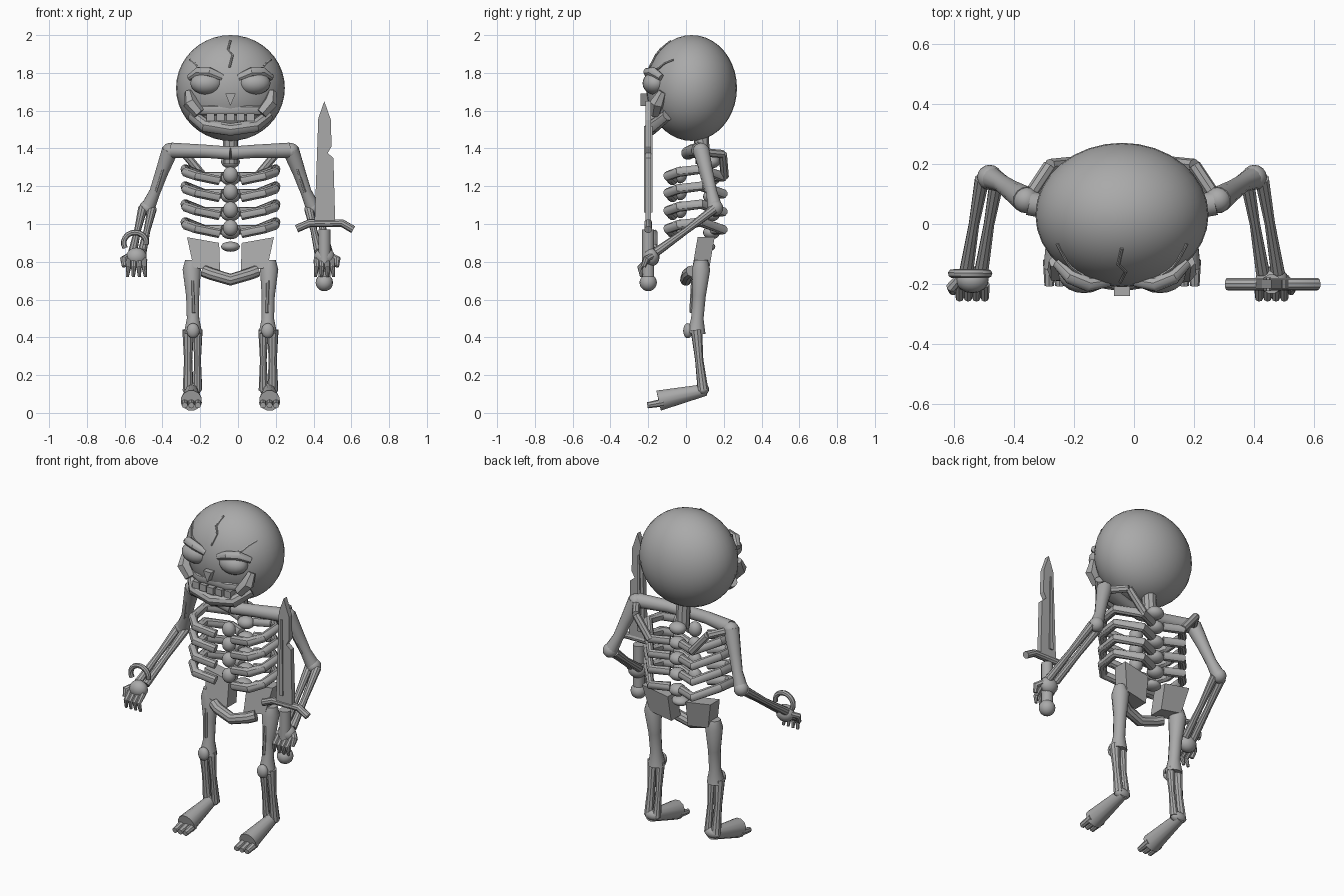
import bpy, bmesh, math
from mathutils import Vector, Matrix

CX = -0.04  # body centre line
bone = bpy.data.materials.new("bone_grey")
bone.diffuse_color = (0.4, 0.4, 0.4, 1)


def finish(name, bm, smooth=True):
    bmesh.ops.recalc_face_normals(bm, faces=bm.faces)
    me = bpy.data.meshes.new(name)
    bm.to_mesh(me)
    bm.free()
    me.materials.append(bone)
    ob = bpy.data.objects.new(name, me)
    bpy.context.collection.objects.link(ob)
    if smooth:
        bpy.ops.object.select_all(action='DESELECT')
        ob.select_set(True)
        bpy.context.view_layer.objects.active = ob
        bpy.ops.object.shade_smooth_by_angle(angle=math.radians(35))
    return ob


def ball(name, c, r, seg=16, rings=10, smooth=True):
    bm = bmesh.new()
    r = r if isinstance(r, tuple) else (r, r, r)
    m = Matrix.Translation(c) @ Matrix.Diagonal((*r, 1))
    bmesh.ops.create_uvsphere(bm, u_segments=seg, v_segments=rings, radius=1, matrix=m)
    return finish(name, bm, smooth)


def tube(name, pts, radii, seg=10):
    """Round bone swept along a bent path."""
    pts = [Vector(p) for p in pts]
    if not isinstance(radii, (list, tuple)):
        radii = [radii] * len(pts)
    bm = bmesh.new()
    rings = []
    u = None
    for i, p in enumerate(pts):
        a = (p - pts[i - 1]).normalized() if i else Vector()
        b = (pts[i + 1] - p).normalized() if i < len(pts) - 1 else Vector()
        t = (a + b).normalized()
        u = t.orthogonal() if u is None else u - t * u.dot(t)
        u.normalize()
        v = t.cross(u)
        ang = [2 * math.pi * k / seg for k in range(seg)]
        rings.append([bm.verts.new(p + (u * math.cos(q) + v * math.sin(q)) * radii[i]) for q in ang])
    for r0, r1 in zip(rings, rings[1:]):
        for k in range(seg):
            bm.faces.new((r0[k], r0[(k + 1) % seg], r1[(k + 1) % seg], r1[k]))
    bm.faces.new(rings[0])
    bm.faces.new(rings[-1])
    return finish(name, bm)


def plate(name, outline, y0, y1, shear=0.0):
    """Front-facing outline (x, z) given depth from y0 to y1."""
    bm = bmesh.new()
    z0 = outline[0][1]
    loops = [[bm.verts.new((x, y + shear * (z - z0), z)) for x, z in outline] for y in (y0, y1)]
    n = len(outline)
    for k in range(n):
        bm.faces.new((loops[0][k], loops[0][(k + 1) % n], loops[1][(k + 1) % n], loops[1][k]))
    bm.faces.new(loops[0])
    bm.faces.new(loops[1])
    return finish(name, bm, False)


def on_skull(x, z, out=0.002):
    """Point on the front of the skull."""
    d = 1 - (x / 0.288) ** 2 - ((z - 1.72) / 0.28) ** 2
    return (CX + x, 0.03 - 0.24 * math.sqrt(max(d, 0)) - out, z)


# Skull, nose, teeth, jaw
ball("skull", (CX, 0.03, 1.72), (0.288, 0.24, 0.28), 32, 20)
plate("nose", [(CX - 0.027, 1.69), (CX + 0.027, 1.69), (CX, 1.625)], -0.24, -0.19)
for i in range(-2, 3):
    x = CX + 0.053 * i
    w = 0.022
    plate("tooth", [(x - w, 1.545), (x + w, 1.545), (x + w, 1.585), (x - w, 1.585)],
          -0.215 + 0.008 * abs(i), -0.14)
jaw = [(-0.2, -0.1, 1.575), (-0.13, -0.17, 1.52), (0, -0.19, 1.50), (0.13, -0.17, 1.52), (0.2, -0.1, 1.575)]
tube("jaw", [(CX + x, y, z) for x, y, z in jaw], [0.03, 0.036, 0.034, 0.036, 0.03])
tube("upper_jaw", [(CX + x, y, 1.605) for x, y in ((-0.18, -0.11), (-0.09, -0.16), (0.09, -0.16), (0.18, -0.11))], 0.034)
tube("forehead_crack", [on_skull(x, z) for x, z in ((0, 1.97), (-0.012, 1.925), (0.012, 1.895), (-0.005, 1.83))], 0.006, 6)

# Neck, spine, breastbone
tube("neck", [(CX, 0.09, 1.32), (CX, 0.08, 1.48)], 0.04)
for k, z in enumerate((1.33, 1.24, 1.145, 1.05, 0.955)):
    ball("vertebra", (CX, 0.135, z), (0.05, 0.045, 0.036))
ball("lower_vertebra", (CX, 0.11, 0.88), (0.05, 0.045, 0.027))
for z in (1.26, 1.17, 1.075, 0.98):
    ball("breastbone", (CX, -0.03, z), (0.04, 0.035, 0.044))

# Hip front bar
tube("hip_bar", [(CX + x, y, z) for x, y, z in ((-0.14, 0.03, 0.75), (-0.1, 0.01, 0.735), (0, 0.0, 0.705),
                                               (0.1, 0.01, 0.735), (0.14, 0.03, 0.75))], 0.032)

# Mirrored body parts
for s in (-1, 1):
    def P(x, y, z, s=s):
        return (CX + s * x, y, z)

    # Eyes, brows, cheeks, side cracks
    ball("eye", P(0.126, -0.165, 1.745), (0.086, 0.065, 0.06), 20, 12)
    tube("brow", [P(0.045, -0.19, 1.775), P(0.11, -0.2, 1.803), P(0.17, -0.175, 1.805), P(0.215, -0.13, 1.775)],
         [0.02, 0.026, 0.026, 0.018])
    tube("cheek", [P(0.222, -0.125, 1.70), P(0.212, -0.155, 1.64), P(0.165, -0.165, 1.585)], [0.022, 0.04, 0.032], 6)
    tube("temple_crack", [on_skull(s * x, z) for x, z in ((0.13, 1.815), (0.17, 1.825), (0.19, 1.85), (0.215, 1.87))], 0.006, 6)

    # Collar bone and shoulder blade
    tube("collar_bone", [P(0, 0.01, 1.375), P(0.13, 0.03, 1.385), P(0.31, 0.07, 1.39)], [0.036, 0.036, 0.042], 12)
    tube("shoulder_blade_edge", [P(0.24, 0.195, 1.37), P(0.14, 0.205, 1.25)], 0.022, 8)
    tube("shoulder_blade_top", [P(0.31, 0.09, 1.38), P(0.24, 0.195, 1.37)], 0.022, 8)

    # Ribs
    for z in (1.26, 1.17, 1.075, 0.98):
        tube("rib", [P(0.04, 0.15, z - 0.01), P(0.14, 0.195, z - 0.01), P(0.24, 0.08, z + 0.03),
                     P(0.235, -0.04, z + 0.015), P(0.18, -0.095, z - 0.005), P(0.06, -0.07, z - 0.03)], 0.026)

    # Hip blade
    hip = [(0.055, 0.745), (0.195, 0.77), (0.23, 0.93), (0.06, 0.90)]
    plate("hip_blade", [(CX + s * x, z) for x, z in hip], 0.03, 0.12, 0.17)

    # Thigh and knee
    tube("thigh", [P(0.205, 0.08, 0.81), P(0.205, 0.08, 0.76), P(0.2, 0.07, 0.62), P(0.198, 0.06, 0.50), P(0.198, 0.055, 0.42)],
         [0.036, 0.05, 0.036, 0.034, 0.05], 12)
    ball("kneecap", P(0.198, 0.01, 0.435), (0.034, 0.025, 0.04))
    tube("thigh_groove", [P(0.198, 0.035, 0.70), P(0.194, 0.026, 0.53)], 0.009, 6)
    # Shin pair, ankle, foot and toes
    for d, r in ((-0.026, 0.021), (0.024, 0.025)):
        tube("shin", [P(0.2 + d, 0.055, 0.44), P(0.2 + d, 0.07, 0.28), P(0.2 + d, 0.09, 0.12)], [r + 0.006, r - 0.003, r + 0.004])
    ball("ankle", P(0.203, 0.09, 0.125), (0.05, 0.032, 0.032))
    tube("foot", [P(0.205, 0.105, 0.122), P(0.207, -0.145, 0.065)], [0.032, 0.056], 12)
    for d in (-0.035, 0, 0.035):
        tube("toe", [P(0.207 + d, -0.12, 0.055), P(0.207 + d, -0.205, 0.04)], [0.021, 0.016], 8)

    # Arm: upper bone, elbow, forearm pair
    ball("shoulder", P(0.32, 0.08, 1.385), 0.044)
    tube("upper_arm", [P(0.32, 0.08, 1.39), P(0.365, 0.11, 1.27), P(0.4, 0.135, 1.17), P(0.44, 0.155, 1.08)],
         [0.045, 0.035, 0.03, 0.04], 12)
    tube("upper_arm_groove", [P(0.356, 0.072, 1.29), P(0.394, 0.107, 1.17)], 0.008, 6)
    ball("elbow", P(0.44, 0.155, 1.085), 0.042)
    for d in (-0.025, 0.025):
        tube("forearm", [P(0.44 + d, 0.15, 1.08), P(0.467 + d, 0, 0.965), P(0.493 + d, -0.16, 0.85)],
             [0.025, 0.018, 0.024])
    # Hand and fingers
    ball("hand", P(0.498, -0.185, 0.825), (0.055, 0.045, 0.05))
    for d in (-0.042, -0.014, 0.014, 0.042):
        tube("finger", [P(0.498 + d, -0.2, 0.81), P(0.498 + d, -0.245, 0.77), P(0.498 + d * 1.15, -0.235, 0.72)],
             [0.016, 0.014, 0.008], 8)
    tube("thumb", [P(0.54, -0.18, 0.83), P(0.567, -0.21, 0.815), P(0.562, -0.225, 0.775)], [0.016, 0.018, 0.013], 8)

# Open bracelet on one wrist
arc = [math.radians(a) for a in range(-10, 215, 20)]
tube("bracelet", [(-0.545 + 0.06 * math.cos(a), -0.165, 0.9 + 0.055 * math.sin(a)) for a in arc], 0.015, 8)

# Sword
ball("pommel", (0.457, -0.2, 0.69), 0.046)
tube("grip", [(0.457, -0.2, 0.70), (0.457, -0.2, 0.97)], 0.033, 12)
tube("guard", [(0.31, -0.2, 0.975), (0.38, -0.2, 1.005), (0.55, -0.2, 1.005), (0.61, -0.2, 0.97)], 0.021, 10)
blade = [(0.405, 1.0), (0.515, 1.0), (0.505, 1.35), (0.475, 1.375), (0.495, 1.41), (0.492, 1.55), (0.457, 1.65), (0.425, 1.56)]
plate("blade", blade, -0.215, -0.185)
plate("blade_groove", [(0.43, 1.06), (0.455, 1.06), (0.45, 1.52), (0.44, 1.52)], -0.222, -0.178)
